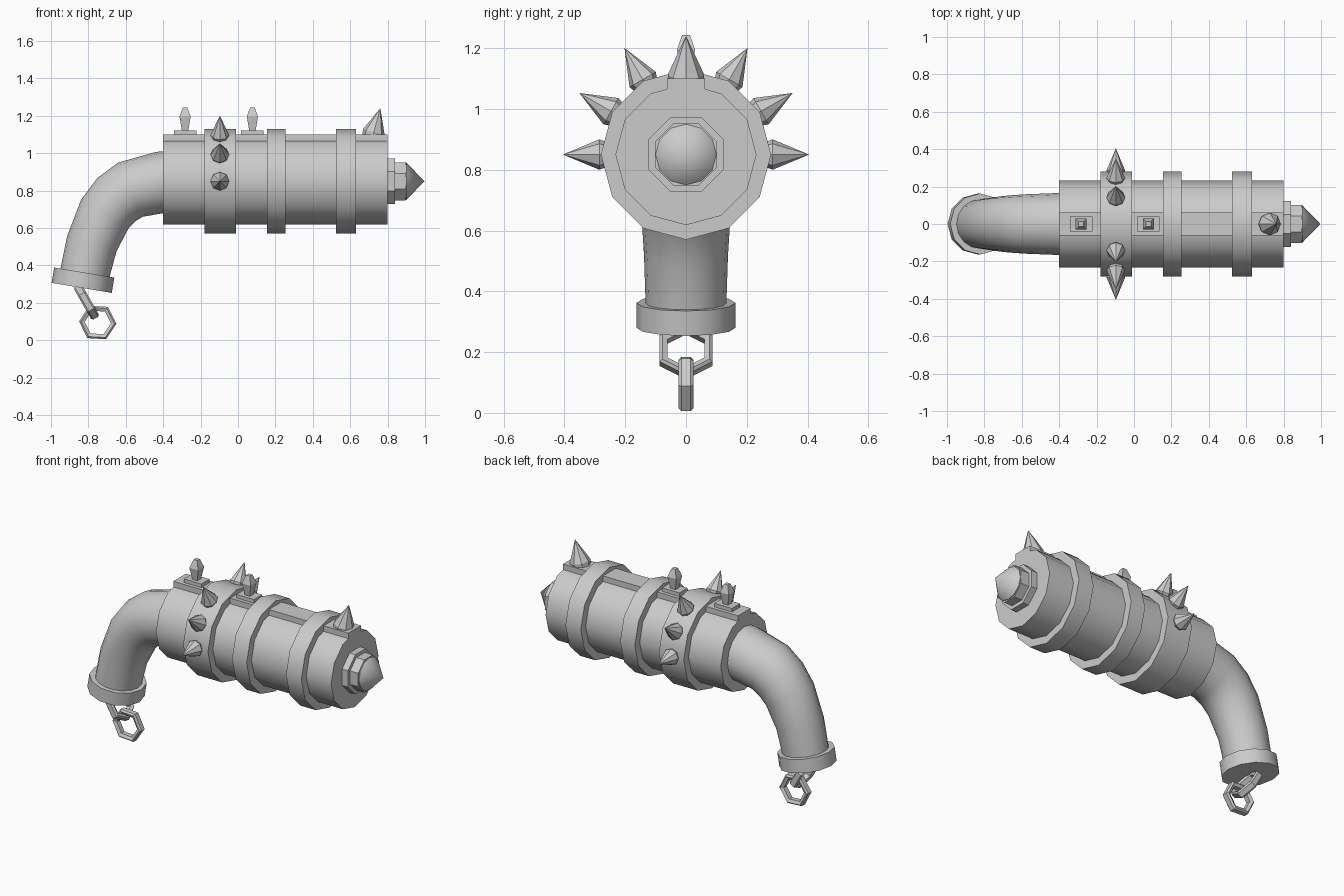
import bpy, bmesh, math
from mathutils import Vector

if "Cube" in bpy.data.objects:
    bpy.data.objects.remove(bpy.data.objects["Cube"])

CZ = 0.85  # height of the barrel axis


def finish(name, bm, smooth=None):
    bmesh.ops.recalc_face_normals(bm, faces=bm.faces)
    me = bpy.data.meshes.new(name)
    bm.to_mesh(me)
    bm.free()
    ob = bpy.data.objects.new(name, me)
    bpy.context.collection.objects.link(ob)
    if smooth:
        bpy.ops.object.select_all(action='DESELECT')
        ob.select_set(True)
        bpy.context.view_layer.objects.active = ob
        bpy.ops.object.shade_smooth_by_angle(angle=math.radians(smooth))
    return ob


def loft(name, stations, sides, ref=(0, 1, 0), phase=0, smooth=None):
    """Capped tube through stations of (centre, axis, radius)."""
    bm = bmesh.new()
    rings = []
    for c, a, r in stations:
        a = Vector(a).normalized()
        u = Vector(ref)
        v = a.cross(u)
        ring = []
        for i in range(sides):
            t = math.tau * (i + phase) / sides
            ring.append(bm.verts.new(Vector(c) + (u * math.cos(t) + v * math.sin(t)) * r))
        rings.append(ring)
    for p, q in zip(rings, rings[1:]):
        for i in range(sides):
            j = (i + 1) % sides
            bm.faces.new((p[i], p[j], q[j], q[i]))
    bm.faces.new(rings[0])
    bm.faces.new(rings[-1])
    bmesh.ops.remove_doubles(bm, verts=bm.verts, dist=0.0002)
    return finish(name, bm, smooth)


def turned(name, origin, axis, profile, sides, **kw):
    """Straight turned part; profile holds (distance along axis, radius)."""
    a = Vector(axis).normalized()
    return loft(name, [(Vector(origin) + a * d, a, r) for d, r in profile], sides, **kw)


def box(name, lo, hi):
    bm = bmesh.new()
    bmesh.ops.create_cube(bm, size=1)
    for v in bm.verts:
        v.co = [l + (h - l) * (c + 0.5) for l, h, c in zip(lo, hi, v.co)]
    return finish(name, bm)


def link(name, centre, u, v, phase=0):
    """Hexagonal chain link lying in the plane of u and v."""
    u, v, c = Vector(u).normalized(), Vector(v).normalized(), Vector(centre)
    n = u.cross(v)
    bm = bmesh.new()
    rings = []
    for i in range(6):
        t = math.tau * i / 6 + phase
        d = u * math.cos(t) + v * math.sin(t)
        rings.append([bm.verts.new(c + d * r + n * h) for r, h in
                      ((0.1, -0.015), (0.1, 0.015), (0.09, 0.024), (0.07, 0.015),
                       (0.07, -0.015), (0.09, -0.024))])
    for i in range(6):
        p, q = rings[i], rings[(i + 1) % 6]
        for k in range(6):
            m = (k + 1) % 6
            bm.faces.new((p[k], p[m], q[m], q[k]))
    return finish(name, bm)


X = (1, 0, 0)
AX = (0, 0, CZ)

# Barrel, its bands and the top rail
turned("barrel", AX, X, [(-0.4, 0.232), (0.8, 0.232)], 12, smooth=35)
for i, (a, b) in enumerate([(-0.18, -0.01), (0.155, 0.255), (0.525, 0.63)]):
    turned(f"band_{i + 1}", AX, X, [(a, 0.28), (b, 0.28)], 12, smooth=35)
box("top_rail", (-0.4, -0.062, 1.0), (0.8, 0.062, 1.10))

# Nose flange, nut and point
turned("nose_flange", AX, X, [(0.75, 0.133), (0.84, 0.133)], 8, phase=0.5)
turned("nose_nut", AX, X, [(0.83, 0.11), (0.895, 0.11)], 8, phase=0.5)
turned("nose_point", AX, X, [(0.88, 0.1), (0.9, 0.1), (0.997, 0)], 12, smooth=35)

# Sight pads with small four-sided spikes
for i, x in enumerate((-0.283, 0.077)):
    box(f"sight_pad_{i + 1}", (x - 0.06, -0.04, 1.08), (x + 0.06, 0.04, 1.122))
    turned(f"sight_spike_{i + 1}", (x, 0, 1.11), (0, 0, 1),
           [(0, 0.022), (0.085, 0.042), (0.134, 0.018)], 4, phase=0.5)

# Side spikes fanned around the wide band
for i, deg in enumerate((0, 30, 60, 120, 150, 180)):
    t = math.radians(deg)
    turned(f"band_spike_{i + 1}", (-0.097, 0, CZ), (0, math.cos(t), math.sin(t)),
           [(0.22, 0.025), (0.285, 0.05), (0.405, 0)], 8, ref=X)

# Leaning spike near the nose
turned("nose_spike", (0.712, 0, 1.06), (0.27, 0, 1),
       [(0, 0.052), (0.055, 0.06), (0.187, 0)], 8)

# Curved tapering grip
loft("grip", [((-0.37, 0, 0.847), (-1, 0, 0), 0.165),
              ((-0.42, 0, 0.843), (-1, 0, -0.1), 0.165),
              ((-0.575, 0, 0.805), (-0.91, 0, -0.41), 0.159),
              ((-0.65, 0, 0.752), (-0.75, 0, -0.66), 0.154),
              ((-0.712, 0, 0.675), (-0.51, 0, -0.86), 0.148),
              ((-0.782, 0, 0.515), (-0.29, 0, -0.96), 0.138),
              ((-0.825, 0, 0.33), (-0.165, 0, -0.986), 0.132)], 16, smooth=40)
turned("grip_cap", (-0.822, 0, 0.362), (-0.165, 0, -0.986),
       [(0, 0.163), (0.083, 0.163)], 12, smooth=35)

# Hanging chain
link("chain_link_upper", (-0.81, 0, 0.205), (0.5, 0, -0.87), (0, 1, 0))
link("chain_link_lower", (-0.75, 0, 0.095), X, (0, 0, 1), phase=-0.06)
